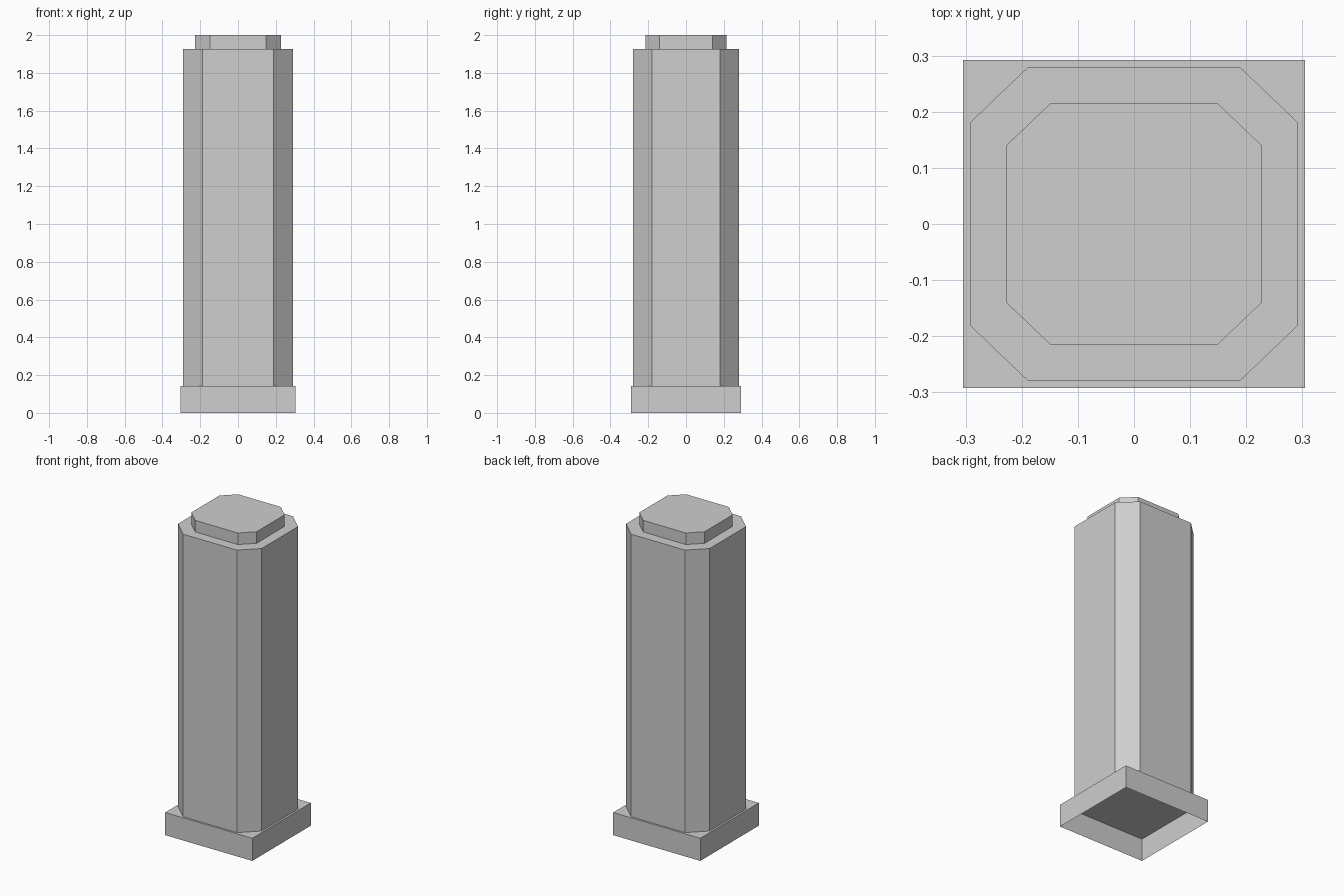
import bpy
import bmesh

cube = bpy.data.objects.get("Cube")
if cube:
    bpy.data.objects.remove(cube, do_unlink=True)

stone = bpy.data.materials.new("plain grey")
stone.use_nodes = True
GREY = (0.62, 0.62, 0.62, 1.0)
stone.diffuse_color = GREY
stone.node_tree.nodes["Principled BSDF"].inputs["Base Color"].default_value = GREY


def outline(hx, hy, cx, cy):
    """Rectangle outline, counterclockwise, with corners cut by cx and cy."""
    if not cx:
        return [(-hx, -hy), (hx, -hy), (hx, hy), (-hx, hy)]
    points = []
    for sx, sy in ((-1, -1), (1, -1), (1, 1), (-1, 1)):
        pair = [(sx * hx, sy * (hy - cy)), (sx * (hx - cx), sy * hy)]
        points += pair if sx * sy > 0 else pair[::-1]
    return points


def open_prism(name, points, bottom, top):
    """Walls and a lid; the underside stays open."""
    bm = bmesh.new()
    low = [bm.verts.new((x, y, bottom)) for x, y in points]
    high = [bm.verts.new((x, y, top)) for x, y in points]
    bm.faces.new(high)
    for i in range(len(points)):
        j = (i + 1) % len(points)
        bm.faces.new((low[i], low[j], high[j], high[i]))
    mesh = bpy.data.meshes.new(name)
    bm.to_mesh(mesh)
    bm.free()
    mesh.materials.append(stone)
    obj = bpy.data.objects.new(name, mesh)
    bpy.context.collection.objects.link(obj)


# Hollow square plinth, chamfered shaft and smaller chamfered cap
open_prism("base_plinth", outline(0.3045, 0.292, 0, 0), 0, 0.143)
open_prism("shaft", outline(0.292, 0.2795, 0.103, 0.0985), 0.143, 1.927)
open_prism("top_cap", outline(0.2277, 0.215, 0.0787, 0.075), 1.927, 2.0)
